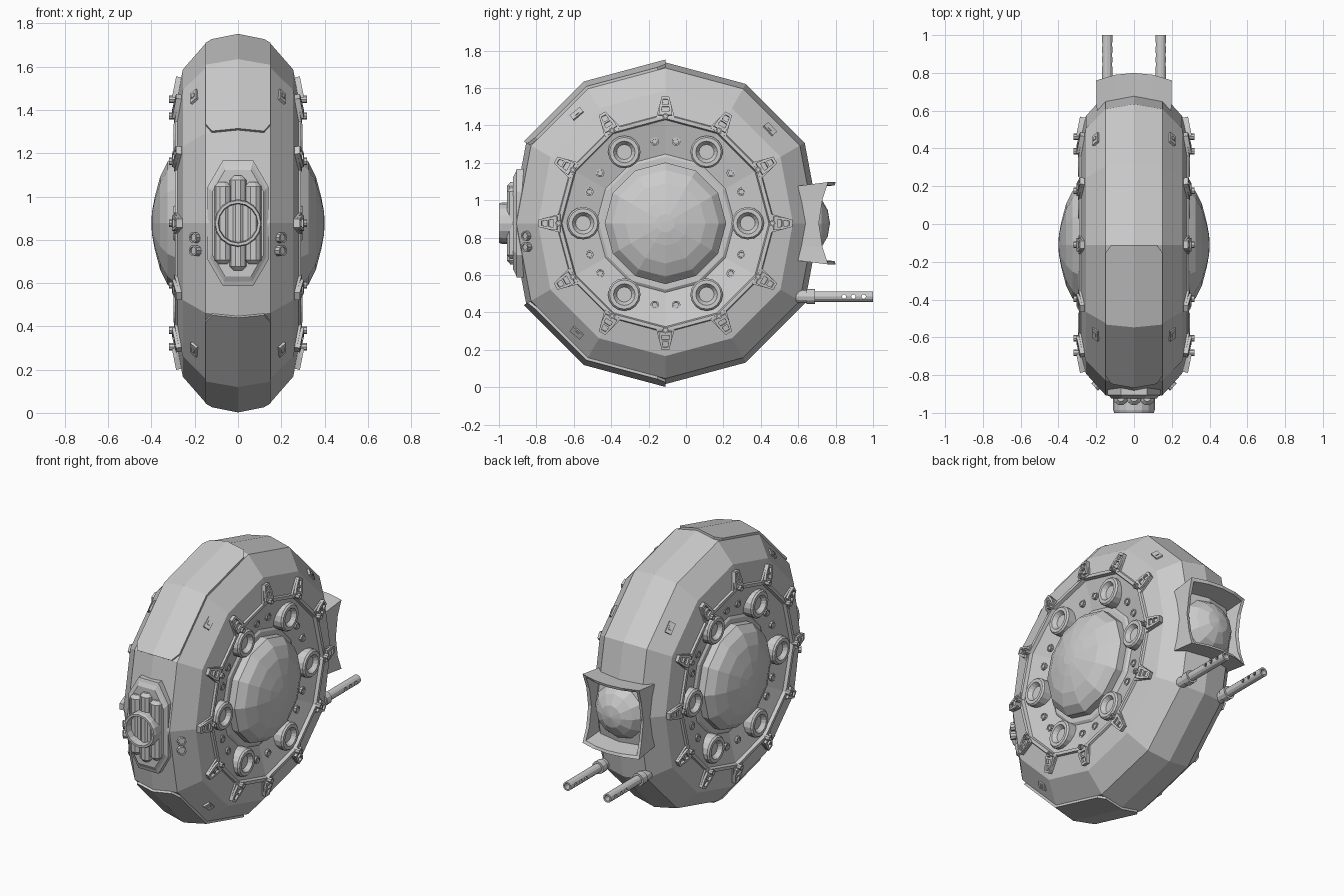
import bpy, bmesh, math
from mathutils import Vector, Matrix

if "Cube" in bpy.data.objects:
    bpy.data.objects.remove(bpy.data.objects["Cube"])

YC, ZC, N = -0.11, 0.877, 12


def finish(bm, name, mirror=True):
    bmesh.ops.remove_doubles(bm, verts=bm.verts, dist=1e-5)
    bmesh.ops.recalc_face_normals(bm, faces=bm.faces)
    me = bpy.data.meshes.new(name)
    bm.to_mesh(me)
    bm.free()
    ob = bpy.data.objects.new(name, me)
    bpy.context.collection.objects.link(ob)
    if mirror:
        ob.modifiers.new("mirror", 'MIRROR')
    return ob


def skin(bm, loops, closed=True):
    rows = [[bm.verts.new(p) for p in l] for l in loops]
    n = len(rows[0])
    for a, b in zip(rows, rows[1:]):
        for i in range(n if closed else n - 1):
            j = (i + 1) % n
            bm.faces.new((a[i], a[j], b[j], b[i]))
    return rows


def lathe(bm, prof, n, centre, axis):
    q = Vector(axis).to_track_quat('Z', 'Y')
    c = Vector(centre)
    skin(bm, [[c + q @ Vector((r * math.cos(2 * math.pi * i / n),
                               r * math.sin(2 * math.pi * i / n), h)) for i in range(n)]
              for h, r in prof])


def wheel_pt(x, r, s):
    """Point on the 12-sided wheel; s counts 30 degree steps, straight chords between."""
    def vert(k):
        k %= N
        f = 0.96 if k in (0, 6) and r > 0.6 else 1
        a = k * math.pi / 6
        return Vector((x, YC + f * r * math.cos(a), ZC + f * r * math.sin(a)))
    k = math.floor(s)
    return vert(k).lerp(vert(k + 1), s - k)


def polar(x, r, deg):
    a = math.radians(deg)
    return Vector((x, YC + r * math.cos(a), ZC + r * math.sin(a)))


def wheel(name, prof):
    bm = bmesh.new()
    skin(bm, [[wheel_pt(x, r, s) for s in range(N)] for x, r in prof])
    return finish(bm, name)


def prism(bm, pts, h0, h1, m):
    lo, hi = skin(bm, [[m @ Vector((u, v, h)) for u, v in pts] for h in (h0, h1)])
    bm.faces.new(lo)
    bm.faces.new(hi)


def rect(u0, v0, u1, v1):
    return [(u0, v0), (u1, v0), (u1, v1), (u0, v1)]


def frame(o, u, v):
    w = u.cross(v)
    if w.x < 0:
        u, w = -u, -w
    return Matrix.Translation(o) @ Matrix((u, v, w)).transposed().to_4x4()


# Wheel shaped hull with recessed sides, and the side domes
wheel("hull", [(0, .86), (.15, .83), (.255, .71), (.28, .585), (.292, .58), (.292, .56),
               (.272, .553), (.226, .37), (.236, .355), (.236, .30), (.22, 0)])
wheel("side_dome", [(.22, .325), (.28, .325), (.325, .285), (.36, .215),
                    (.385, .12), (.398, .05), (.40, 0)])

# Raised front panels, above and below the gun
for name, s0, s1, end in (("upper_panel", 3, 4, 5), ("lower_panel", 9, 8, 7)):
    d = 1 if end > s0 else -1
    rows = [(s0, .12), (s0 + .1 * d, .15), (s1, .15), (end - .12 * d, .15), (end, .12)]
    loops = []
    for s, w in rows:
        loops.append([wheel_pt(x, .875 - .2 * abs(x), s) for x in (-w, 0, w)])
    bm = bmesh.new()
    skin(bm, loops, closed=False)
    ext = bmesh.ops.extrude_face_region(bm, geom=bm.faces[:])
    for v in [g for g in ext["geom"] if isinstance(g, bmesh.types.BMVert)]:
        c = Vector((v.co.x, YC, ZC))
        v.co = c + (v.co - c) * .96
    finish(bm, name, mirror=False)

# Six dished cups and six pairs of rivets in each side recess
cups, rivets = bmesh.new(), bmesh.new()
for k in range(6):
    lathe(cups, [(0, .087), (.075, .087), (.085, .078), (.085, .058), (.06, .04), (.06, 0)],
          16, polar(.212, .44, 60 * k), (1, 0, 0))
    for d in (-7.5, 7.5):
        lathe(rivets, [(0, .023), (.025, .023), (.025, .015), (.02, .014), (.02, 0)],
              10, polar(.232, .44, 60 * k + 30 + d), (1, 0, 0))
finish(cups, "side_cups")
finish(rivets, "side_rivets")

# Twelve slotted brackets around the rim of each side
bm = bmesh.new()
for k in range(N):
    a = math.radians(30 * k)
    rad = Vector((0, math.cos(a), math.sin(a)))
    m = frame(polar(.28, .575, 30 * k), Vector((0, -rad.z, rad.y)),
              (rad - .2 * Vector((1, 0, 0))).normalized())
    prism(bm, [(-.05, -.015), (.05, -.015), (.036, .04), (.02, .1), (-.02, .1), (-.036, .04)],
          -.02, .012, m)
    for g in (-1, 1):
        prism(bm, [(g * .036, 0), (g * .024, 0), (g * .01, .1), (g * .02, .1), (g * .034, .04)],
              .01, .026, m)
    for v0, v1, w in ((0, .02, .03), (.045, .055, .022), (.085, .1, .015)):
        prism(bm, rect(-w, v0, w, v1), .01, .026, m)
    lathe(bm, [(0, .017), (.045, .017), (.045, .009), (.035, .009), (.035, 0)],
          8, polar(.275, .572, 30 * k), (1, 0, 0))
finish(bm, "rim_brackets")

# Front studs and small plates on the shoulders
bm = bmesh.new()
for z in (.81, .75):
    lathe(bm, [(-.02, .026), (.012, .026), (.012, .018), (.006, .017), (.006, 0)],
          10, (.2, -.855, z), (.72, -.69, 0))
finish(bm, "front_studs")
bm = bmesh.new()
for deg in (129, 231, 42):
    a = math.radians(deg)
    rad = Vector((.0, math.cos(a), math.sin(a)))
    m = frame(polar(.2, .75, deg), Vector((0, -rad.z, rad.y)),
              Vector((-.66, .75 * rad.y, .75 * rad.z)).normalized())
    prism(bm, rect(-.035, -.02, .035, .02), -.02, .01, m)
    prism(bm, rect(-.012, -.01, .012, .01), .01, .014, m)
finish(bm, "shoulder_plates")

# Front gun: stretched octagon plate, upright pods and an open tube
octo = [(.07, .29), (.14, .17), (.14, -.17), (.07, -.29),
        (-.07, -.29), (-.14, -.17), (-.14, .17), (-.07, .29)]
bm = bmesh.new()
rows = skin(bm, [[(u * k, y, ZC + v * k) for u, v in octo]
                 for k, y in ((1, -.80), (1, -.905), (.93, -.912), (.85, -.925))])
bm.faces.new(rows[-1])
finish(bm, "gun_plate", mirror=False)
bm = bmesh.new()
for x, h in ((-.07, .19), (0, .22), (.07, .19)):
    lathe(bm, [(-h, 0), (-h, .02), (-h + .02, .04), (h - .02, .04), (h, .02), (h, 0)],
          10, (x, -.92, ZC), (0, 0, 1))
finish(bm, "gun_pods", mirror=False)
bm = bmesh.new()
lathe(bm, [(.85, .11), (.985, .11), (1, .105), (1, .092), (.95, .088), (.95, 0)],
      16, (0, 0, ZC), (0, -1, 0))
finish(bm, "gun_tube", mirror=False)

# Rear engine shroud with curved rim, and the dome inside it
outline = [(-.2, .22), (-.1, .22), (0, .22), (.1, .22), (.2, .22), (.195, .13), (.195, 0),
           (.195, -.13), (.2, -.22), (.1, -.22), (0, -.22), (-.1, -.22), (-.2, -.22),
           (-.195, -.13), (-.195, 0), (-.195, .13)]


def rim_y(u, v):
    return .80 - 1.0 * u * u if abs(v) > .2 else .72 + .02 * (abs(v) / .13) ** 2 - .01


bm = bmesh.new()
skin(bm, [[(u * .98, .55, ZC + v * .88) for u, v in outline],
          [(u, rim_y(u, v), ZC + v) for u, v in outline],
          [(u * .9, rim_y(u, v) - .005, ZC + v * .92) for u, v in outline],
          [(u * .84, .60, ZC + v * .82) for u, v in outline]])
finish(bm, "engine_shroud", mirror=False)
bm = bmesh.new()
lathe(bm, [(.16 * math.sin(t * math.pi / 8), .185 * math.cos(t * math.pi / 8)) for t in range(5)],
      12, (0, .61, ZC), (0, 1, 0))
finish(bm, "engine_dome", mirror=False)

# Twin rear barrels with side vents
bm = bmesh.new()
lathe(bm, [(.54, 0), (.55, .025), (.6, .034), (.645, .034), (.645, .04), (.69, .04), (.69, .028),
           (1, .028), (1, .018), (.72, .018), (.72, 0)], 12, (.142, 0, .485), (0, 1, 0))
barrel = finish(bm, "rear_barrels")
bm = bmesh.new()
for y in (.845, .895, .95):
    lathe(bm, [(-.06, 0), (-.06, .012), (.06, .012), (.06, 0)], 8, (.142, y, .485), (1, 0, 0))
cutter = finish(bm, "vent_cutter", mirror=False)
cutter.hide_render = True
cutter.display_type = 'WIRE'
cut = barrel.modifiers.new("vents", 'BOOLEAN')
cut.operation, cut.object, cut.solver = 'DIFFERENCE', cutter, 'EXACT'
barrel.modifiers.move(1, 0)
